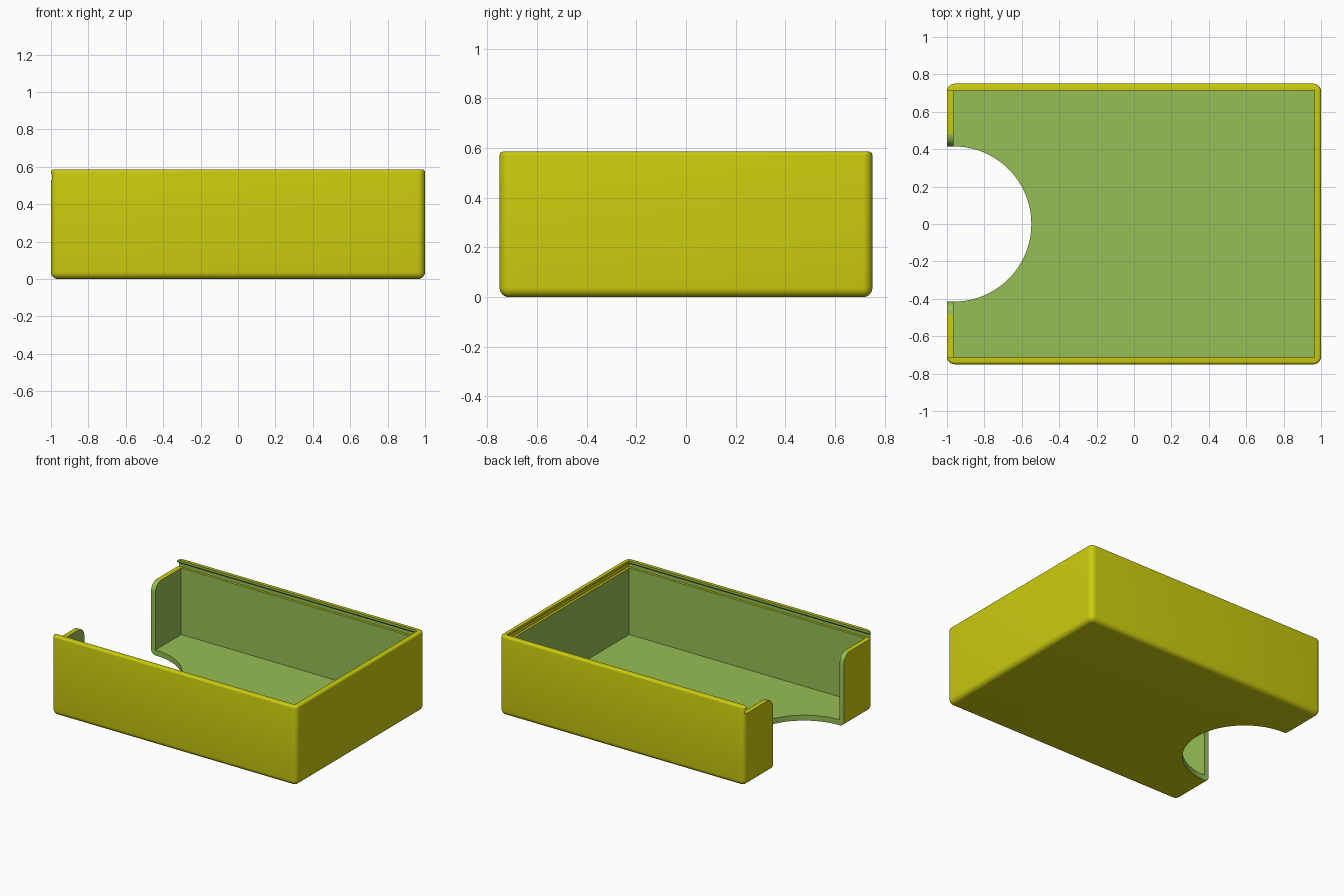
import bpy, bmesh, math

if "Cube" in bpy.data.objects:
    bpy.data.objects.remove(bpy.data.objects["Cube"])

L, W, H = 1.0, 0.75, 0.585      # half length, half width, height
WALL, FLOOR = 0.036, 0.04
SLOT_Z = 0.53                   # floor of the lid groove
CUT_R = 0.415                   # thumb cut-out radius


def material(name, rgb):
    m = bpy.data.materials.new(name)
    m.diffuse_color = (*rgb, 1)
    m.use_nodes = True
    m.node_tree.nodes["Principled BSDF"].inputs["Base Color"].default_value = m.diffuse_color
    return m


MATS = [material("yellow", (0.60, 0.60, 0.0045)),
        material("green", (0.305, 0.52, 0.09))]


def loft(name, loops, index):
    """Closed solid through equal-length loops of points."""
    bm = bmesh.new()
    rings = [[bm.verts.new(p) for p in loop] for loop in loops]
    n = len(rings[0])
    for a, b in zip(rings, rings[1:]):
        for i in range(n):
            j = (i + 1) % n
            bm.faces.new((a[i], a[j], b[j], b[i]))
    bm.faces.new(rings[0][::-1])
    bm.faces.new(rings[-1])
    bmesh.ops.recalc_face_normals(bm, faces=bm.faces)
    for f in bm.faces:
        f.material_index = index(f) if callable(index) else index
    me = bpy.data.meshes.new(name)
    bm.to_mesh(me)
    bm.free()
    for m in MATS:
        me.materials.append(m)
    ob = bpy.data.objects.new(name, me)
    bpy.context.collection.objects.link(ob)
    return ob


def rect(x0, x1, y, z):
    return [(x0, -y, z), (x1, -y, z), (x1, y, z), (x0, y, z)]


def rounded_rect(inset, z, corner=0.04, seg=6):
    r = corner - inset
    pts = []
    for k, (sx, sy) in enumerate([(1, 1), (-1, 1), (-1, -1), (1, -1)]):
        for s in range(seg + 1):
            a = math.radians(90 * k + 90 * s / seg)
            pts.append((sx * (L - corner) + r * math.cos(a),
                        sy * (W - corner) + r * math.sin(a), z))
    return pts


# Outer block, rounded at the bottom, corners and rim
levels = []
for s in range(7):
    a = math.radians(90 * s / 6)
    levels.append((0.037 * (1 - math.sin(a)), 0.037 * (1 - math.cos(a))))
for s in range(5):
    a = math.radians(90 * s / 4)
    levels.append((0.014 * (1 - math.cos(a)), H - 0.014 + 0.014 * math.sin(a)))
box = loft("box_tray", [rounded_rect(i, z) for i, z in levels], 0)

# Inner cavity
cavity = loft("cavity_cutter",
              [rect(-L + WALL, L - WALL, W - WALL, z) for z in (FLOOR, 0.545)], 1)

# Undercut lid groove, open at the left end
groove_levels = [(SLOT_Z, 0.019), (0.555, 0.019), (0.568, WALL - 0.001), (0.7, WALL - 0.001)]
groove = loft("groove_cutter",
              [rect(-1.2, L - d, W - d, z) for z, d in groove_levels],
              lambda f: 0 if f.normal.z < -0.9 or f.normal.x > 0.5 else 1)

# Thumb cut-out through the floor and left wall
arc = [(-L + WALL + CUT_R * math.cos(a), CUT_R * math.sin(a))
       for a in (math.radians(-90 + 180 * i / 48) for i in range(49))]
outline = [(-1.2, -CUT_R)] + arc + [(-1.2, CUT_R)]
thumb = loft("thumb_cutter", [[(x, y, z) for x, y in outline] for z in (-0.1, 0.7)], 1)

# Rounded top corners beside the cut-out
R = 0.065
side = [(CUT_R - 0.0005, 0.3)]
for i in range(9):
    a = math.radians(90 * i / 8)
    side.append((CUT_R + R * (1 - math.cos(a)), SLOT_Z - R + R * math.sin(a)))
side.append((CUT_R + R, 0.7))
profile = side + [(-y, z) for y, z in reversed(side)]
flare = loft("flare_cutter", [[(x, y, z) for y, z in profile] for x in (-1.2, -0.9)], 1)

# Cut everything out of the block
bpy.context.view_layer.objects.active = box
box.select_set(True)
for cutter in (cavity, groove, thumb, flare):
    cutter.hide_render = True
    mod = box.modifiers.new(cutter.name, 'BOOLEAN')
    mod.operation = 'DIFFERENCE'
    mod.solver = 'EXACT'
    mod.object = cutter
    bpy.ops.object.modifier_apply(modifier=mod.name)
    bpy.data.objects.remove(cutter)

bpy.ops.object.shade_smooth_by_angle(angle=math.radians(30))
